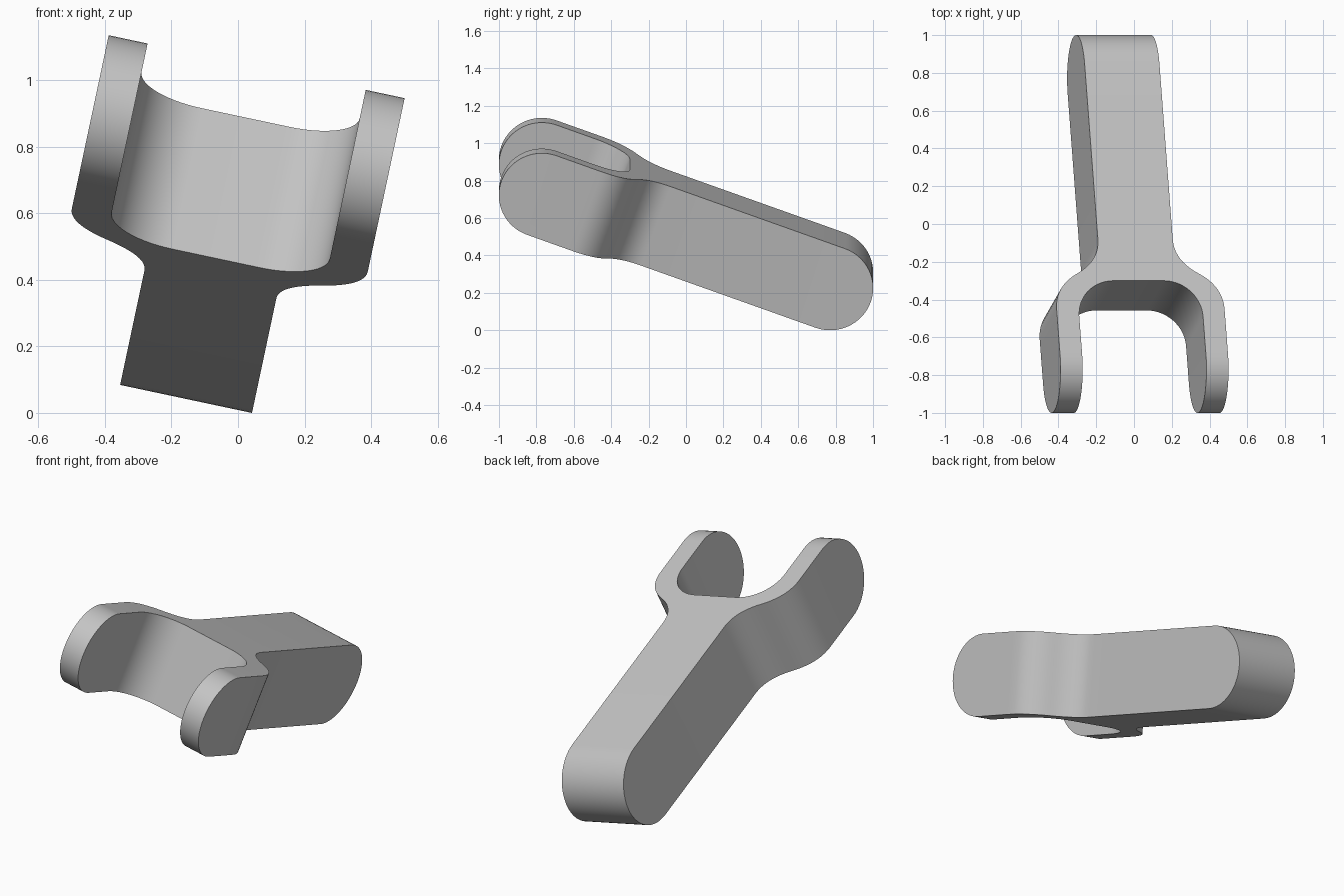
import bpy, bmesh
from math import sin, cos, pi, radians
from mathutils import Matrix, Vector

cube = bpy.data.objects.get("Cube")
if cube:
    bpy.data.objects.remove(cube)

RADIUS = 0.23        # half thickness, also the radius of the rounded ends
REACH = 0.82         # distance from the middle to each end axis
STEM = 0.2025        # half width of the stem
OUTER = 0.4545       # half width over the prongs
INNER = 0.335        # half width of the slot
FILLET = 0.2         # corner radius of the slot
SLOT = -0.403        # floor of the slot


def quad_curve(a, b, c, n=10):
    a, b, c = Vector(a), Vector(b), Vector(c)
    return [a * (1 - t) ** 2 + b * 2 * t * (1 - t) + c * t * t
            for t in (i / n for i in range(n + 1))]


def arc(cx, cy, r, start, end, n):
    angles = (start + (end - start) * i / n for i in range(n + 1))
    return [Vector((cx + r * cos(a), cy + r * sin(a))) for a in angles]


def prism(name, outline, place, offset):
    """Extrude a closed outline; place turns a 2D point into a 3D one."""
    bm = bmesh.new()
    face = bm.faces.new([bm.verts.new(place(p)) for p in outline])
    ext = bmesh.ops.extrude_face_region(bm, geom=[face])
    moved = [g for g in ext["geom"] if isinstance(g, bmesh.types.BMVert)]
    bmesh.ops.translate(bm, verts=moved, vec=offset)
    bmesh.ops.recalc_face_normals(bm, faces=bm.faces[:])
    mesh = bpy.data.meshes.new(name)
    bm.to_mesh(mesh)
    bm.free()
    obj = bpy.data.objects.new(name, mesh)
    bpy.context.collection.objects.link(obj)
    return obj


# Half of the fork outline: stem, shoulder, prong, slot corner
middle = (0.3285, -0.3625)
half = [Vector((STEM, 1.2))]
half += quad_curve((STEM, -0.17), (STEM, -0.29), middle)
half += quad_curve(middle, (OUTER, -0.435), (OUTER, -0.565))[1:]
half += [Vector((OUTER, -1.2)), Vector((INNER, -1.2))]
half += arc(INNER - FILLET, SLOT - FILLET, FILLET, 0, pi / 2, 14)
outline = half + [Vector((-p.x, p.y)) for p in reversed(half)]
fork = prism("fork_lever", outline, lambda p: (p.x, p.y, -0.4), (0, 0, 0.8))

# Side profile with two round ends, used to trim the fork
profile = arc(REACH, 0, RADIUS, -pi / 2, pi / 2, 32)
profile += arc(-REACH, 0, RADIUS, pi / 2, 3 * pi / 2, 32)
trimmer = prism("round_end_trimmer", profile, lambda p: (-0.7, p.x, p.y), (1.4, 0, 0))
trimmer.hide_render = True

trim = fork.modifiers.new("round_ends", "BOOLEAN")
trim.operation = "INTERSECT"
trim.solver = "EXACT"
trim.object = trimmer
bpy.ops.object.select_all(action="DESELECT")
fork.select_set(True)
bpy.context.view_layer.objects.active = fork
bpy.ops.object.modifier_apply(modifier=trim.name)
bpy.data.objects.remove(trimmer)

# Tilt the lever into its resting pose
pose = Matrix.Rotation(radians(12), 4, "Y") @ Matrix.Rotation(radians(-20), 4, "X")
fork.data.transform(Matrix.Translation((-0.05, 0, 0.541)) @ pose)
bpy.ops.object.shade_smooth_by_angle(angle=radians(30))

# Plain grey material
grey = bpy.data.materials.new("plain_grey")
grey.use_nodes = True
colour = (0.55, 0.55, 0.55, 1)
grey.diffuse_color = colour
grey.node_tree.nodes["Principled BSDF"].inputs["Base Color"].default_value = colour
fork.data.materials.clear()
fork.data.materials.append(grey)
